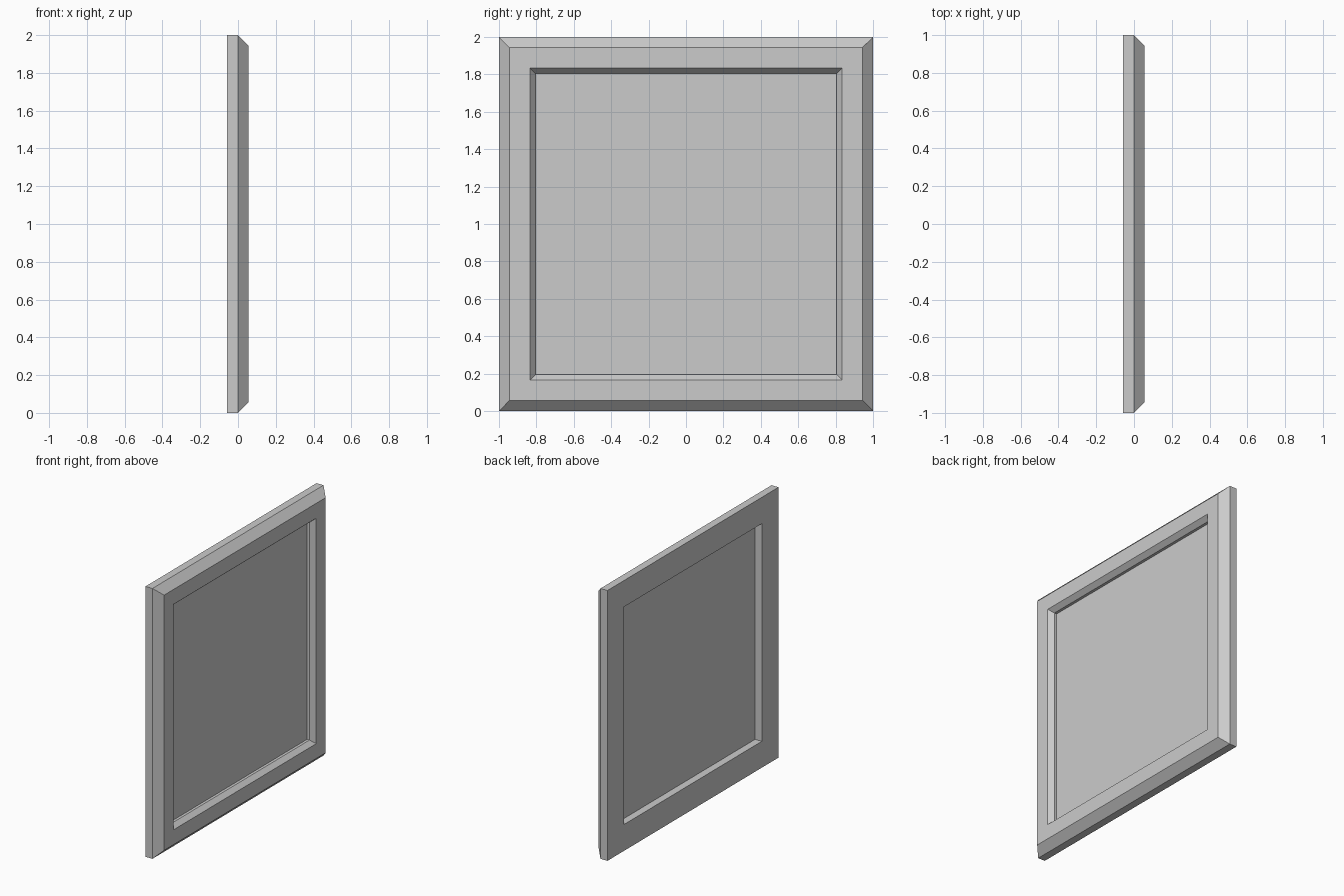
import bpy, bmesh

if "Cube" in bpy.data.objects:
    bpy.data.objects.remove(bpy.data.objects["Cube"])


def make_object(name, bm):
    bmesh.ops.recalc_face_normals(bm, faces=bm.faces)
    mesh = bpy.data.meshes.new(name)
    bm.to_mesh(mesh)
    bm.free()
    obj = bpy.data.objects.new(name, mesh)
    bpy.context.collection.objects.link(obj)
    return obj


def square_ring(bm, x, half):
    corners = [(-1, -1), (1, -1), (1, 1), (-1, 1)]
    return [bm.verts.new((x, a * half, 1 + b * half)) for a, b in corners]


# Mitred frame: closed (x, half size) profile swept around the square
profile = [(-0.057, 1.0), (0.0, 1.0), (0.056, 0.944), (0.056, 0.834),
           (0.022, 0.805), (-0.035, 0.805), (-0.057, 0.805)]
bm = bmesh.new()
rings = [square_ring(bm, x, h) for x, h in profile]
for i, ring in enumerate(rings):
    following = rings[(i + 1) % len(rings)]
    for j in range(4):
        k = (j + 1) % 4
        bm.faces.new((ring[j], ring[k], following[k], following[j]))
make_object("window_frame", bm)

# Thin pane set in the middle of the frame
bm = bmesh.new()
front, back = square_ring(bm, 0.002, 0.805), square_ring(bm, -0.002, 0.805)
bm.faces.new(front)
bm.faces.new(back[::-1])
for j in range(4):
    k = (j + 1) % 4
    bm.faces.new((front[j], front[k], back[k], back[j]))
make_object("window_pane", bm)
